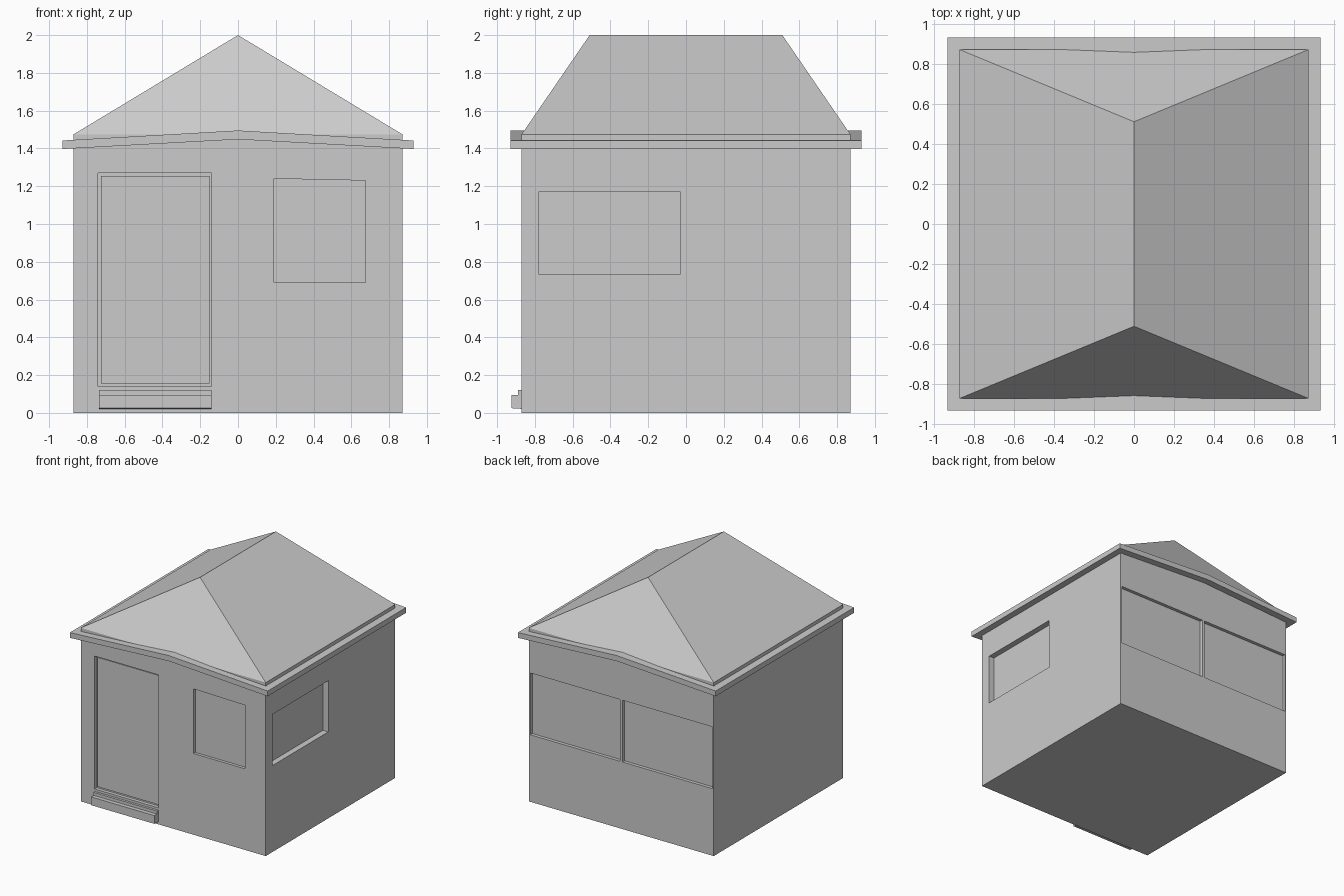
import bpy, bmesh
from mathutils import Vector

if "Cube" in bpy.data.objects:
    bpy.data.objects.remove(bpy.data.objects["Cube"])


def finish(name, bm):
    bmesh.ops.recalc_face_normals(bm, faces=bm.faces)
    mesh = bpy.data.meshes.new(name)
    bm.to_mesh(mesh)
    bm.free()
    obj = bpy.data.objects.new(name, mesh)
    bpy.context.collection.objects.link(obj)
    return obj


def extrude(name, profile, start, end, axis="y"):
    """Prism: (x, z) profile swept along y, or (y, z) profile swept along x."""
    def place(p, d):
        return (p[0], d, p[1]) if axis == "y" else (d, p[0], p[1])
    bm = bmesh.new()
    face = bm.faces.new([bm.verts.new(place(p, start)) for p in profile])
    moved = bmesh.ops.extrude_face_region(bm, geom=[face], use_keep_orig=True)["geom"]
    shift = Vector(place((0, 0), end - start))
    bmesh.ops.translate(bm, vec=shift, verts=[g for g in moved if isinstance(g, bmesh.types.BMVert)])
    return finish(name, bm)


def rect(a0, a1, z0, z1):
    return [(a0, z0), (a1, z0), (a1, z1), (a0, z1)]


W = 0.87      # wall half width
E = 0.93      # eave half width

# Walls with a shallow peaked top, tucked into the eave slab
walls = extrude("walls", [(-W, 0), (W, 0), (W, 1.42), (0, 1.47), (-W, 1.42)], -W, W)

# Recesses for the door and windows
cutters = [
    extrude("door_recess", rect(-0.74, -0.14, 0.14, 1.27), -1, -W + 0.03),
    extrude("front_window_recess", [(0.19, 0.69), (0.675, 0.69), (0.675, 1.23), (0.19, 1.24)],
            -1, -W + 0.025),
    extrude("side_window_recess", rect(-0.78, -0.03, 0.735, 1.17), W - 0.05, 1, "x"),
    extrude("back_window_recess_right", rect(0.01, 0.855, 0.57, 1.095), W - 0.028, 1),
    extrude("back_window_recess_left", rect(-0.86, -0.01, 0.57, 1.095), W - 0.028, 1),
]
for cutter in cutters:
    cutter.hide_render = True
    cutter.hide_set(True)
    mod = walls.modifiers.new(cutter.name, "BOOLEAN")
    mod.operation = "DIFFERENCE"
    mod.solver = "EXACT"
    mod.object = cutter

# Door panel inside its recess
extrude("door", rect(-0.725, -0.15, 0.155, 1.255), -W + 0.02, -W + 0.04)

# Two-level doorstep
extrude("doorstep", [(-W + 0.02, 0.02), (-0.925, 0.025), (-0.925, 0.095), (-0.89, 0.095),
                     (-0.89, 0.12), (-W + 0.02, 0.12)], -0.735, -0.14, "x")

# Eave slab, peaked at the middle of the front and back
extrude("eave", [(-E, 1.397), (0, 1.448), (E, 1.397), (E, 1.442), (0, 1.495), (-E, 1.442)], -E, E)

# Hipped roof with a short vertical edge
bm = bmesh.new()
corners = [(-W, -W), (W, -W), (W, W), (-W, W)]
low = [bm.verts.new((x, y, 1.43)) for x, y in corners]
rim = [bm.verts.new((x, y, 1.475)) for x, y in corners]
front, back = (bm.verts.new((0, y, 2.0)) for y in (-0.51, 0.51))
bm.faces.new(low)
for i in range(4):
    j = (i + 1) % 4
    bm.faces.new((low[i], low[j], rim[j], rim[i]))
bm.faces.new((rim[0], rim[1], front))
bm.faces.new((rim[1], rim[2], back, front))
bm.faces.new((rim[2], rim[3], back))
bm.faces.new((rim[3], rim[0], front, back))
finish("roof", bm)
